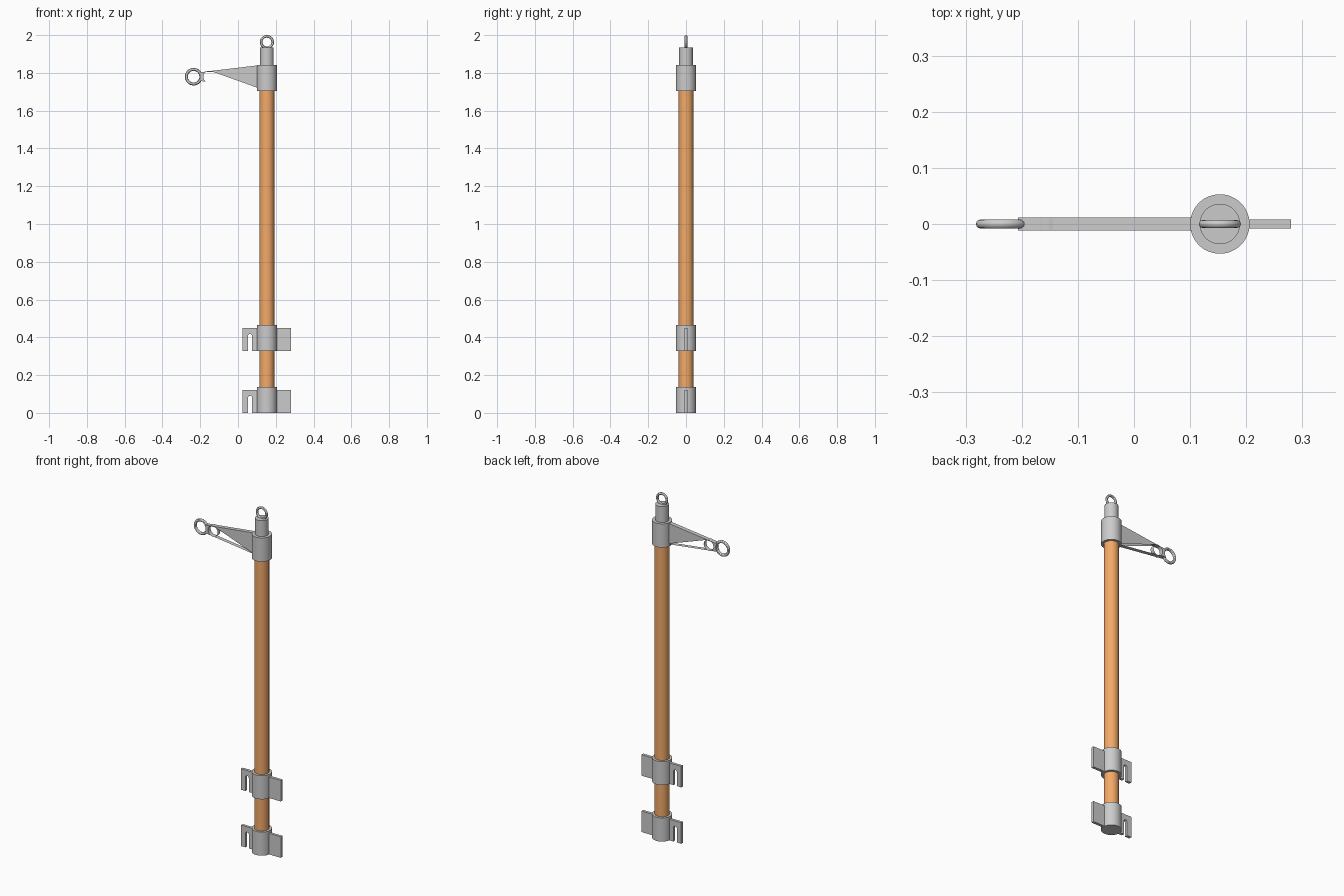
import bpy
from math import pi, cos, sin

if "Cube" in bpy.data.objects:
    bpy.data.objects.remove(bpy.data.objects["Cube"])

PX = 0.153  # x position of the pole axis


def smooth(obj):
    bpy.ops.object.select_all(action='DESELECT')
    obj.select_set(True)
    bpy.context.view_layer.objects.active = obj
    bpy.ops.object.shade_smooth_by_angle(angle=pi / 6)


def cylinder(name, r, z0, z1):
    bpy.ops.mesh.primitive_cylinder_add(vertices=48, radius=r, depth=z1 - z0,
                                        location=(PX, 0, (z0 + z1) / 2))
    obj = bpy.context.object
    obj.name = name
    smooth(obj)
    return obj


def ring(name, x, z, major, minor):
    bpy.ops.mesh.primitive_torus_add(major_radius=major, minor_radius=minor,
                                     major_segments=48, minor_segments=12,
                                     location=(x, 0, z), rotation=(pi / 2, 0, 0))
    obj = bpy.context.object
    obj.name = name
    smooth(obj)


def arc(cx, cz, r, a0, a1, n):
    return [(cx + r * cos(a0 + (a1 - a0) * i / n),
             cz + r * sin(a0 + (a1 - a0) * i / n)) for i in range(n + 1)]


def plate(name, outlines, thickness):
    """Flat x-z plate; the first outline is the edge, the others are holes."""
    cu = bpy.data.curves.new(name, 'CURVE')
    cu.dimensions = '2D'
    cu.fill_mode = 'BOTH'
    cu.extrude = thickness / 2
    for pts in outlines:
        sp = cu.splines.new('POLY')
        sp.points.add(len(pts) - 1)
        for p, (x, z) in zip(sp.points, pts):
            p.co = (x, z, 0, 1)
        sp.use_cyclic_u = True
    obj = bpy.data.objects.new(name, cu)
    obj.rotation_euler = (pi / 2, 0, 0)
    bpy.context.collection.objects.link(obj)
    bpy.ops.object.select_all(action='DESELECT')
    obj.select_set(True)
    bpy.context.view_layer.objects.active = obj
    bpy.ops.object.convert(target='MESH')
    smooth(bpy.context.object)


# Orange pole
orange = bpy.data.materials.new("orange")
orange.diffuse_color = (0.9, 0.4, 0.14, 1)
orange.use_nodes = True
orange.node_tree.nodes["Principled BSDF"].inputs["Base Color"].default_value = orange.diffuse_color
pole = cylinder("pole", 0.039, 0.004, 1.8)
pole.data.materials.append(orange)

# Two lower clamps: collar, slotted left wing, plain right wing
for label, z in (("lower", 0.0), ("middle", 0.327)):
    cylinder(label + "_collar", 0.053, z, z + 0.137)
    top = z + 0.122
    slot = arc(0.064, z + 0.08, 0.011, pi, 0, 10)
    plate(label + "_slotted_wing",
          [[(0.025, top), (0.025, z), (0.053, z)] + slot +
           [(0.075, z), (0.115, z), (0.115, top)]], 0.016)
    plate(label + "_plain_wing",
          [[(0.19, z), (0.28, z), (0.28, top), (0.19, top)]], 0.016)

# Top collar, cap and lifting ring
cylinder("top_collar", 0.053, 1.705, 1.843)
cylinder("top_cap", 0.036, 1.80, 1.935)
ring("lifting_ring", PX, 1.963, 0.0305, 0.007)

# Tapered arm with a round hole, its end hugging the arm ring
AZ = 1.78
end = arc(-0.235, AZ, 0.036, 0.68, -0.68, 12)
plate("side_arm", [end + [(0.115, AZ - 0.063), (0.115, AZ + 0.061)],
                   arc(-0.153, AZ, 0.031, 0, 2 * pi * 31 / 32, 31)], 0.024)
ring("arm_ring", -0.235, AZ, 0.0385, 0.008)
